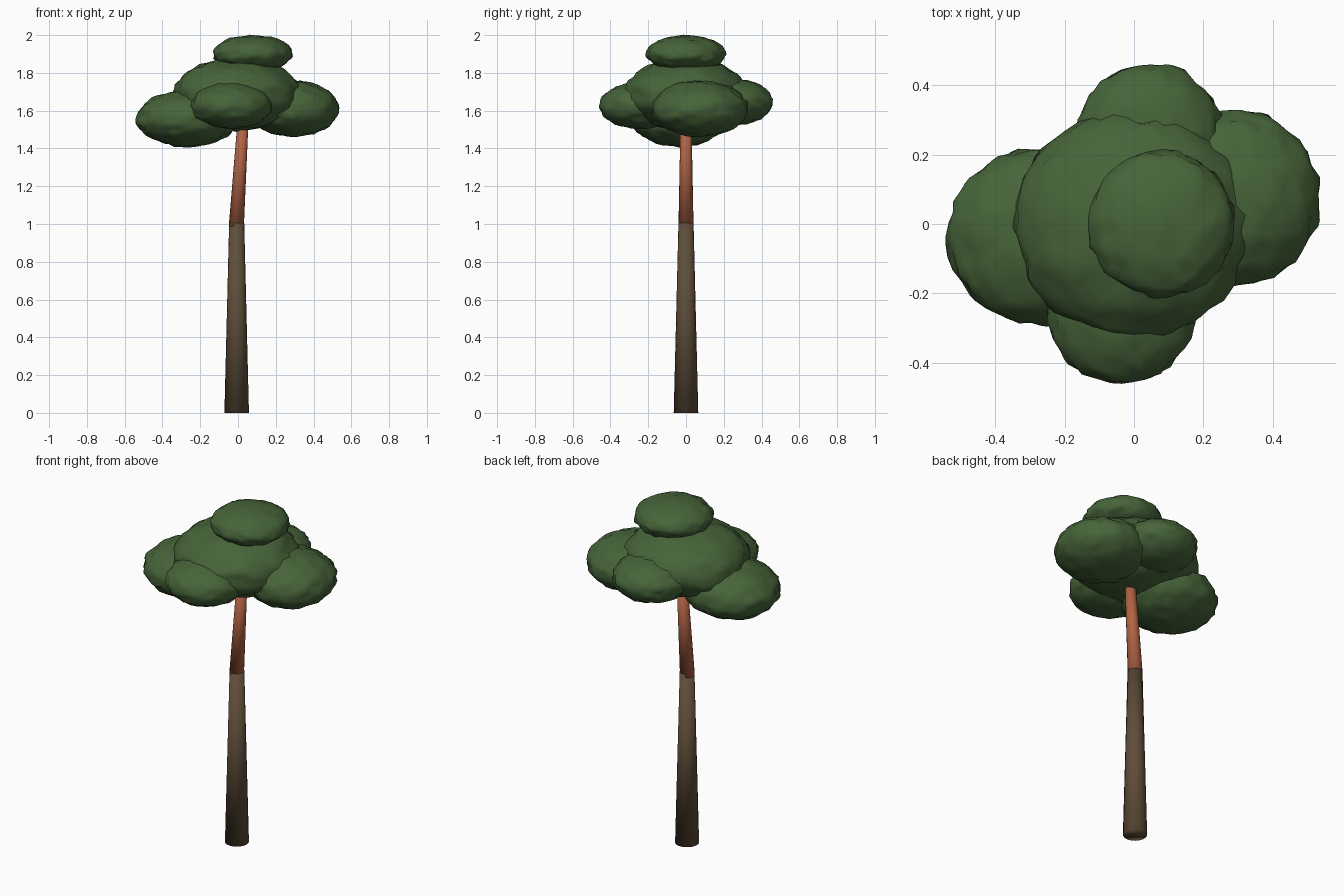
import bpy
import bmesh
from mathutils import Vector, noise

if "Cube" in bpy.data.objects:
    bpy.data.objects.remove(bpy.data.objects["Cube"])


def material(name, rgb):
    m = bpy.data.materials.new(name)
    m.diffuse_color = (*rgb, 1)
    m.use_nodes = True
    m.node_tree.nodes["Principled BSDF"].inputs["Base Color"].default_value = m.diffuse_color
    return m


BARK = material("dark brown bark", (0.115, 0.075, 0.041))
RED_BARK = material("orange bark", (0.44, 0.125, 0.058))
LEAF = material("leaf green", (0.061, 0.127, 0.041))


def add_object(name, bm, mat):
    for f in bm.faces:
        f.smooth = True
    me = bpy.data.meshes.new(name)
    bm.to_mesh(me)
    bm.free()
    me.materials.append(mat)
    ob = bpy.data.objects.new(name, me)
    bpy.context.collection.objects.link(ob)
    return ob


def tapered_log(name, start, end, r1, r2, mat):
    # cone between two points, caps share smooth normals with the sides
    start, end = Vector(start), Vector(end)
    axis = end - start
    bm = bmesh.new()
    bmesh.ops.create_cone(bm, cap_ends=True, segments=16,
                          radius1=r1, radius2=r2, depth=axis.length)
    ob = add_object(name, bm, mat)
    ob.rotation_euler = axis.to_track_quat('Z', 'Y').to_euler()
    ob.location = (start + end) / 2


def leaf_clump(name, center, radii, seed):
    # squashed ball with a bumpy surface
    bm = bmesh.new()
    bmesh.ops.create_icosphere(bm, subdivisions=4, radius=1)
    off = Vector((seed * 7.3, seed * 3.1, seed * 5.7))
    for v in bm.verts:
        n = v.co.normalized()
        k = 1 + 0.06 * noise.noise(n * 4 + off) + 0.035 * noise.noise(n * 9 + off)
        v.co = Vector(center) + Vector([a * b * k for a, b in zip(n, radii)])
    add_object(name, bm, LEAF)


# trunk
tapered_log("lower_trunk", (-0.007, 0, 0), (-0.007, 0, 1.005), 0.065, 0.04, BARK)
tapered_log("upper_trunk", (-0.009, 0, 0.985), (0.03, 0, 1.6), 0.04, 0.028, RED_BARK)

# foliage
CLUMPS = [
    ("main_foliage", (-0.005, 0, 1.685), (0.34, 0.33, 0.19)),
    ("top_foliage", (0.08, 0, 1.902), (0.21, 0.21, 0.097)),
    ("left_foliage", (-0.27, -0.035, 1.557), (0.265, 0.255, 0.147)),
    ("right_foliage", (0.29, 0.075, 1.61), (0.245, 0.255, 0.147)),
    ("front_foliage", (-0.035, -0.25, 1.627), (0.213, 0.21, 0.122)),
    ("back_foliage", (0.045, 0.25, 1.645), (0.213, 0.21, 0.122)),
]
for i, (name, c, r) in enumerate(CLUMPS):
    leaf_clump(name, c, r, i + 1)
